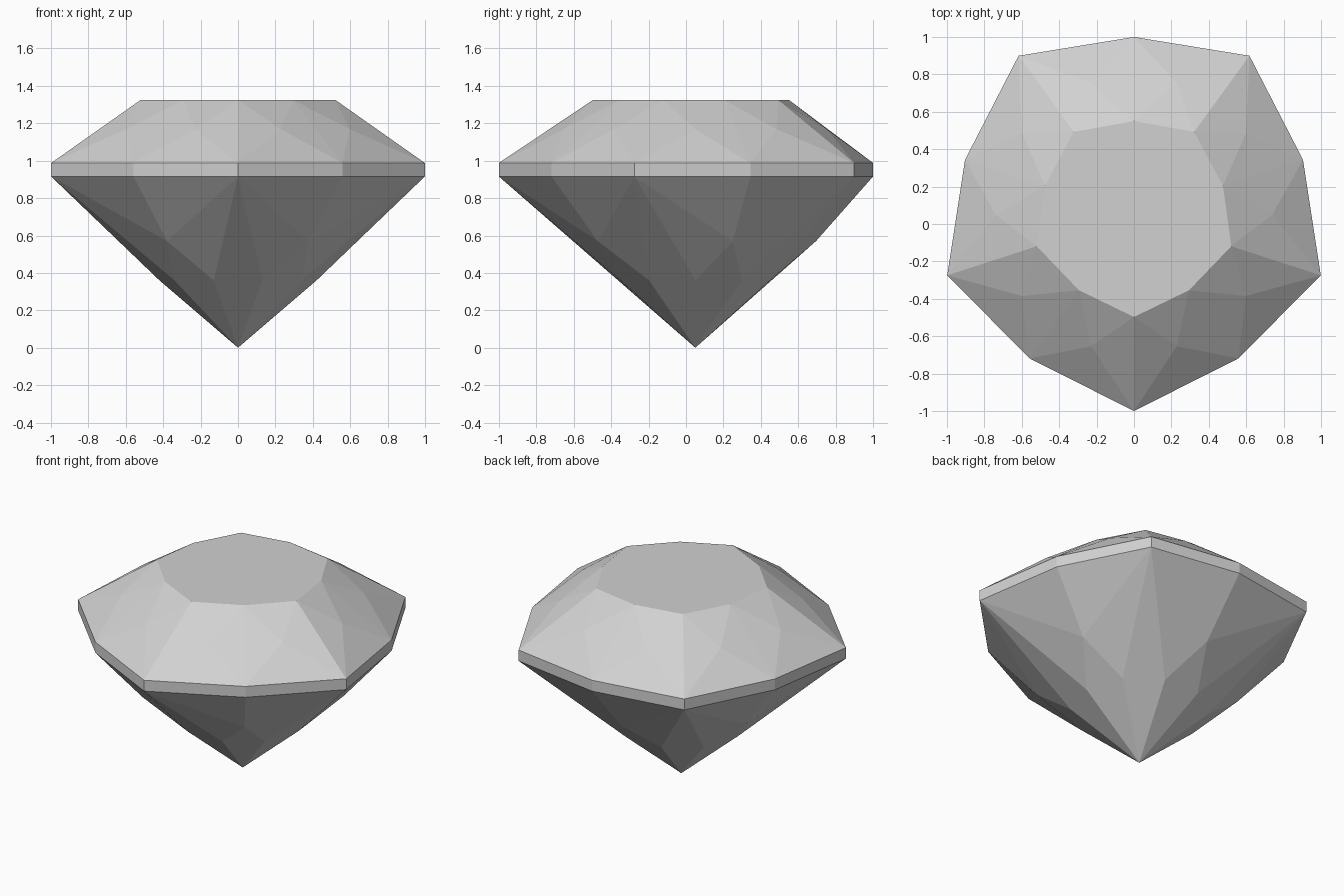
import bpy
import bmesh
from math import sin, cos, radians

if "Cube" in bpy.data.objects:
    bpy.data.objects.remove(bpy.data.objects["Cube"])

SIDES = 10
CENTRE_Y = 0.05

stone = bpy.data.materials.new("pale_grey_stone")
stone.use_nodes = True
stone.diffuse_color = (0.64, 0.64, 0.64, 1)
stone.node_tree.nodes["Principled BSDF"].inputs["Base Color"].default_value = (0.64, 0.64, 0.64, 1)


def ring(bm, z, corner, middle, offset=0.0):
    """Ten vertices, alternating corner and middle radius, starting at the front."""
    verts = []
    for i in range(SIDES):
        a = radians((i + offset) * 360 / SIDES)
        r = middle if i % 2 else corner
        verts.append(bm.verts.new((r * sin(a), CENTRE_Y - r * cos(a), z)))
    return verts


def finish(name, bm):
    bmesh.ops.recalc_face_normals(bm, faces=bm.faces)
    mesh = bpy.data.meshes.new(name)
    bm.to_mesh(mesh)
    bm.free()
    mesh.materials.append(stone)
    obj = bpy.data.objects.new(name, mesh)
    bpy.context.collection.objects.link(obj)


def girdle_ring(bm, z):
    return ring(bm, z, 1.05, 0.95)


GIRDLE_LOW, GIRDLE_HIGH = 0.915, 0.988

# Crown: flat table, star facets, kites and upper girdle facets
bm = bmesh.new()
rim = girdle_ring(bm, GIRDLE_HIGH)
star = ring(bm, 1.168, 0.74, 0.74, 0.5)
table = ring(bm, 1.325, 0.547, 0.5)
bm.faces.new(table)
for i in range(SIDES):
    n = (i + 1) % SIDES
    bm.faces.new((table[i], table[n], star[i]))
    bm.faces.new((rim[i], rim[n], star[i]))
    # each kite is two halves meeting on its ridge
    bm.faces.new((rim[i], star[i], table[i]))
    bm.faces.new((rim[i], table[i], star[i - 1]))
finish("crown", bm)

# Girdle: the upright band
bm = bmesh.new()
low, high = girdle_ring(bm, GIRDLE_LOW), girdle_ring(bm, GIRDLE_HIGH)
for i in range(SIDES):
    n = (i + 1) % SIDES
    bm.faces.new((low[i], low[n], high[n], high[i]))
finish("girdle", bm)

# Pavilion: long corner kites, short middle kites and the facets between them
bm = bmesh.new()
rim = girdle_ring(bm, GIRDLE_LOW)
lower = ring(bm, 0.36, 0.42, 0.42, 0.5)
point = bm.verts.new((0, CENTRE_Y, 0))
middle = {}
for i in range(1, SIDES, 2):
    a = radians(i * 360 / SIDES)
    middle[i] = bm.verts.new((0.645 * sin(a), CENTRE_Y - 0.645 * cos(a), 0.57))
for i in range(SIDES):
    n = (i + 1) % SIDES
    corner, mid = (n, i) if i % 2 else (i, n)
    bm.faces.new((rim[i], rim[n], middle[mid]))
    bm.faces.new((rim[corner], middle[mid], lower[i]))
    top = middle[i] if i % 2 else rim[i]
    bm.faces.new((top, lower[i], point, lower[i - 1]))
finish("pavilion", bm)
